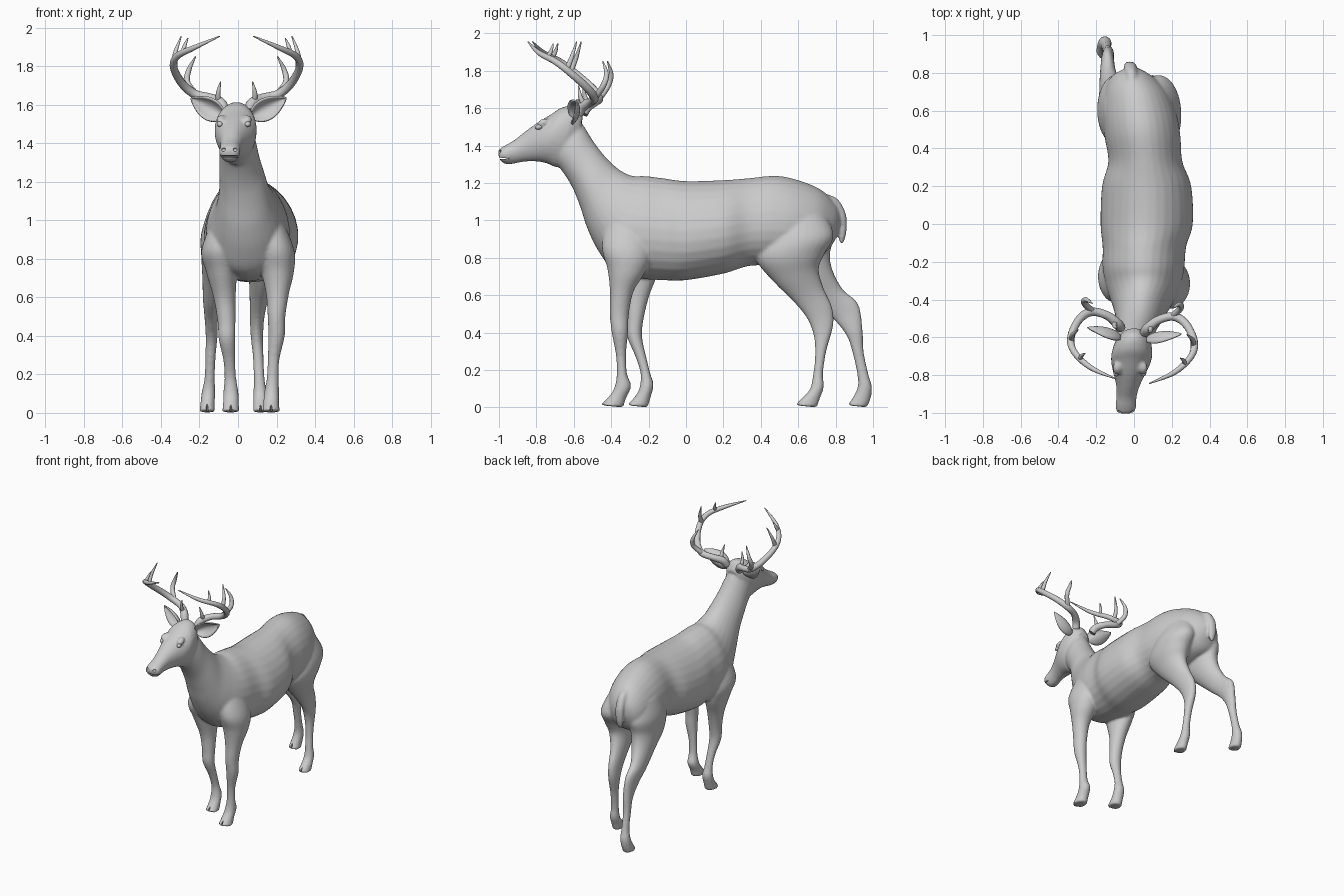
import bpy, bmesh, math
from mathutils import Vector, Matrix


def smooth_path(rows, steps=5):
    """Catmull-Rom interpolation of rows of numbers."""
    out = []
    for i in range(len(rows) - 1):
        p0, p1, p2, p3 = (rows[max(i - 1, 0)], rows[i], rows[i + 1], rows[min(i + 2, len(rows) - 1)])
        for s in range(steps):
            t = s / steps
            out.append([0.5 * (2 * b + (c - a) * t + (2 * a - 5 * b + 4 * c - d) * t * t
                               + (3 * b - a - 3 * c + d) * t ** 3) for a, b, c, d in zip(p0, p1, p2, p3)])
    return out + [list(rows[-1])]


def loft(bm, rows, egg=0.0, sides=28):
    """Each row: outline point y,z, opposite outline point y,z, centre x, half width."""
    rings = []
    for y1, z1, y2, z2, cx, hw in smooth_path(rows):
        ring = []
        for k in range(sides):
            a = 2 * math.pi * k / sides
            s, c = math.sin(a), math.cos(a)
            ring.append(bm.verts.new((cx + hw * c * (1 - egg * s),
                                      (y1 + y2) / 2 + (y1 - y2) / 2 * s,
                                      (z1 + z2) / 2 + (z1 - z2) / 2 * s)))
        rings.append(ring)
    for r, q in zip(rings, rings[1:]):
        for k in range(sides):
            n = (k + 1) % sides
            bm.faces.new((r[k], r[n], q[n], q[k]))
    bm.faces.new(rings[0])
    bm.faces.new(rings[-1])


def make_object(name, bm):
    bmesh.ops.recalc_face_normals(bm, faces=bm.faces[:])
    for f in bm.faces:
        f.smooth = True
    me = bpy.data.meshes.new(name)
    bm.to_mesh(me)
    bm.free()
    ob = bpy.data.objects.new(name, me)
    bpy.context.collection.objects.link(ob)
    return ob


def ball(bm, pos, size, tilt=0.0):
    m = Matrix.Translation(pos) @ Matrix.Rotation(tilt, 4, 'X') @ Matrix.Diagonal((*size, 1))
    bmesh.ops.create_uvsphere(bm, u_segments=20, v_segments=12, radius=1, matrix=m)


skin = bmesh.new()
# torso and neck
loft(skin, [
    (0.83, 1.02, 0.81, 0.92, -0.01, 0.04), (0.80, 1.09, 0.76, 0.84, -0.01, 0.11),
    (0.72, 1.165, 0.68, 0.80, 0.01, 0.165), (0.60, 1.215, 0.56, 0.77, 0.03, 0.195),
    (0.48, 1.238, 0.45, 0.76, 0.045, 0.2), (0.33, 1.225, 0.33, 0.755, 0.06, 0.195),
    (0.2, 1.215, 0.2, 0.715, 0.067, 0.235), (0, 1.21, 0, 0.68, 0.067, 0.243),
    (-0.12, 1.225, -0.12, 0.68, 0.055, 0.22), (-0.22, 1.237, -0.25, 0.69, 0.05, 0.215),
    (-0.28, 1.237, -0.38, 0.725, 0.05, 0.195), (-0.33, 1.255, -0.465, 0.83, 0.045, 0.165),
    (-0.38, 1.29, -0.525, 0.95, 0.035, 0.138), (-0.44, 1.35, -0.565, 1.07, 0.025, 0.12),
    (-0.50, 1.43, -0.605, 1.17, 0.01, 0.107), (-0.55, 1.51, -0.66, 1.26, 0, 0.097),
    (-0.60, 1.57, -0.72, 1.33, -0.01, 0.085)], egg=0.13)
# head
loft(skin, [
    (-0.55, 1.55, -0.62, 1.35, 0, 0.06), (-0.59, 1.61, -0.68, 1.285, -0.005, 0.095),
    (-0.66, 1.605, -0.74, 1.303, -0.012, 0.108), (-0.72, 1.568, -0.78, 1.313, -0.018, 0.1),
    (-0.79, 1.525, -0.82, 1.315, -0.025, 0.08), (-0.86, 1.475, -0.87, 1.313, -0.033, 0.06),
    (-0.92, 1.428, -0.92, 1.303, -0.04, 0.053), (-0.965, 1.402, -0.96, 1.30, -0.043, 0.055),
    (-0.998, 1.38, -0.988, 1.315, -0.045, 0.046), (-1.006, 1.365, -0.998, 1.33, -0.045, 0.028)], egg=-0.1)
# brows
for s in (-1, 1):
    ball(skin, (-0.02 + s * 0.068, -0.765, 1.522), (0.025, 0.035, 0.02), 0.5)
# tail
loft(skin, [
    (0.76, 1.14, 0.74, 1.08, -0.01, 0.03), (0.815, 1.11, 0.78, 1.07, -0.015, 0.03),
    (0.853, 1.04, 0.815, 1.02, -0.02, 0.032), (0.86, 0.97, 0.822, 0.97, -0.022, 0.032),
    (0.852, 0.91, 0.818, 0.91, -0.022, 0.025), (0.838, 0.873, 0.822, 0.875, -0.022, 0.01)])
# front right leg
loft(skin, [
    (-0.42, 1.02, -0.20, 1.02, 0.15, 0.075), (-0.45, 0.86, -0.18, 0.83, 0.192, 0.1),
    (-0.42, 0.74, -0.22, 0.72, 0.205, 0.085), (-0.407, 0.62, -0.28, 0.62, 0.205, 0.06),
    (-0.408, 0.5, -0.305, 0.5, 0.2, 0.046), (-0.397, 0.4, -0.31, 0.4, 0.2, 0.043),
    (-0.375, 0.28, -0.32, 0.28, 0.185, 0.031), (-0.37, 0.18, -0.315, 0.18, 0.18, 0.031),
    (-0.385, 0.1, -0.293, 0.115, 0.175, 0.039), (-0.42, 0.05, -0.32, 0.05, 0.172, 0.041),
    (-0.46, 0.012, -0.335, 0, 0.172, 0.046)])
# front left leg
loft(skin, [
    (-0.38, 1.02, -0.16, 1.02, -0.05, 0.075), (-0.42, 0.86, -0.14, 0.83, -0.09, 0.1),
    (-0.38, 0.74, -0.15, 0.72, -0.085, 0.08), (-0.33, 0.6, -0.195, 0.6, -0.07, 0.058),
    (-0.318, 0.48, -0.225, 0.48, -0.06, 0.047), (-0.315, 0.38, -0.235, 0.38, -0.057, 0.043),
    (-0.27, 0.27, -0.212, 0.27, -0.045, 0.031), (-0.243, 0.18, -0.19, 0.18, -0.04, 0.031),
    (-0.25, 0.1, -0.173, 0.12, -0.037, 0.039), (-0.28, 0.05, -0.19, 0.05, -0.037, 0.041),
    (-0.317, 0.012, -0.205, 0, -0.037, 0.045)])
# hind right leg
loft(skin, [
    (0.44, 1.06, 0.74, 1.04, 0.10, 0.09), (0.40, 0.9, 0.79, 0.92, 0.13, 0.115),
    (0.375, 0.79, 0.74, 0.82, 0.14, 0.105), (0.47, 0.67, 0.71, 0.74, 0.13, 0.075),
    (0.58, 0.56, 0.735, 0.64, 0.11, 0.05), (0.65, 0.47, 0.78, 0.54, 0.1, 0.038),
    (0.683, 0.38, 0.788, 0.44, 0.098, 0.033), (0.69, 0.28, 0.75, 0.3, 0.105, 0.028),
    (0.68, 0.18, 0.733, 0.18, 0.11, 0.028), (0.663, 0.1, 0.737, 0.11, 0.115, 0.035),
    (0.62, 0.05, 0.717, 0.05, 0.117, 0.037), (0.582, 0.012, 0.7, 0, 0.117, 0.04)])
# hind left leg
loft(skin, [
    (0.46, 1.06, 0.75, 1.04, -0.07, 0.085), (0.42, 0.92, 0.79, 0.92, -0.093, 0.1),
    (0.45, 0.78, 0.77, 0.82, -0.1, 0.09), (0.58, 0.66, 0.785, 0.73, -0.115, 0.07),
    (0.70, 0.55, 0.84, 0.63, -0.135, 0.047), (0.79, 0.47, 0.92, 0.555, -0.14, 0.035),
    (0.86, 0.38, 0.943, 0.43, -0.137, 0.031), (0.893, 0.28, 0.95, 0.3, -0.143, 0.027),
    (0.915, 0.18, 0.975, 0.18, -0.147, 0.027), (0.918, 0.11, 0.994, 0.11, -0.153, 0.035),
    (0.89, 0.05, 0.988, 0.05, -0.158, 0.037), (0.862, 0.012, 0.968, 0, -0.16, 0.04)])
body = make_object("body", skin)

# merge the lofts into one smooth skin
rm = body.modifiers.new("merge", 'REMESH')
rm.mode, rm.voxel_size, rm.use_smooth_shade = 'VOXEL', 0.009, True
sm = body.modifiers.new("soften", 'SMOOTH')
sm.factor, sm.iterations = 0.5, 6

# nostrils, mouth slit and hoof clefts cut out of the skin
cut = bmesh.new()
for s in (-1, 1):
    ball(cut, (-0.045 + s * 0.03, -0.995, 1.366), (0.011, 0.012, 0.009))
ball(cut, (-0.045, -0.98, 1.331), (0.07, 0.045, 0.004), -0.1)
for x, y in ((0.172, -0.45), (-0.037, -0.31), (0.117, 0.59), (-0.16, 0.87)):
    ball(cut, (x, y, 0.01), (0.005, 0.035, 0.045))
cutter = make_object("detail_cutter", cut)
cutter.hide_render = True
cutter.hide_set(True)
bo = body.modifiers.new("details", 'BOOLEAN')
bo.operation, bo.object = 'DIFFERENCE', cutter

# eyes
for s, side in ((-1, "left"), (1, "right")):
    eye = bmesh.new()
    ball(eye, (-0.022 + s * 0.072, -0.785, 1.50), (0.016, 0.022, 0.014), 0.3)
    make_object("eye_" + side, eye)


# ears: cupped leaves with thickness
def ear(name, base, tip):
    base, tip = Vector(base), Vector(tip)
    axis = (tip - base).normalized()
    across = axis.cross(Vector((0, -1, -0.25))).normalized()
    front = across.cross(axis)
    if front.y > 0:
        front.negate()
    bm = bmesh.new()
    nu, nv, grid = 16, 10, []
    for i in range(nu + 1):
        u = i / nu
        w = 0.012 * (1 - u) + 0.05 * math.sin(math.pi * u ** 0.8) ** 0.8 if 0 < u < 1 else 0.012 * (1 - u) + 0.001
        row = []
        for j in range(nv + 1):
            v = 2 * j / nv - 1
            cup = w * 0.8 * (v * v - 0.6)
            row.append(bm.verts.new(base.lerp(tip, u) + across * w * v + front * cup))
        grid.append(row)
    for a, b in zip(grid, grid[1:]):
        for j in range(nv):
            bm.faces.new((a[j], a[j + 1], b[j + 1], b[j]))
    ob = make_object(name, bm)
    so = ob.modifiers.new("thickness", 'SOLIDIFY')
    so.thickness, so.offset = 0.009, 0


ear("ear_right", (0.07, -0.61, 1.54), (0.25, -0.585, 1.635))
ear("ear_left", (-0.075, -0.60, 1.54), (-0.245, -0.55, 1.635))

# antlers: rows of x, y, z, radius
TINES = [
    [(0.055, -0.575, 1.57, 0.026), (0.075, -0.55, 1.61, 0.027), (0.13, -0.508, 1.635, 0.023),
     (0.21, -0.49, 1.655, 0.023), (0.275, -0.53, 1.71, 0.022), (0.318, -0.62, 1.79, 0.02),
     (0.303, -0.70, 1.85, 0.018), (0.215, -0.785, 1.895, 0.014), (0.08, -0.845, 1.955, 0.003)],
    [(0.085, -0.54, 1.61, 0.016), (0.088, -0.565, 1.66, 0.012), (0.075, -0.575, 1.72, 0.003)],
    [(0.20, -0.49, 1.65, 0.017), (0.248, -0.445, 1.715, 0.016), (0.24, -0.425, 1.78, 0.013),
     (0.205, -0.445, 1.85, 0.003)],
    [(0.315, -0.64, 1.80, 0.016), (0.31, -0.612, 1.87, 0.012), (0.28, -0.585, 1.955, 0.003)],
    [(0.27, -0.74, 1.87, 0.013), (0.262, -0.722, 1.905, 0.01), (0.245, -0.71, 1.945, 0.003)]]

for side, flip, dx, dy in (("right", 1, 0, 0), ("left", -1, -0.015, 0.025)):
    cu = bpy.data.curves.new("antler_" + side, 'CURVE')
    cu.dimensions, cu.bevel_depth, cu.bevel_resolution, cu.use_fill_caps = '3D', 1.0, 3, True
    for tine in TINES:
        pts = smooth_path(tine)
        sp = cu.splines.new('POLY')
        sp.points.add(len(pts) - 1)
        for p, (x, y, z, r) in zip(sp.points, pts):
            p.co, p.radius = (x * flip + dx, y + dy, z, 1), r
        sp.use_smooth = True
    ob = bpy.data.objects.new("antler_" + side, cu)
    bpy.context.collection.objects.link(ob)
    bpy.ops.object.select_all(action='DESELECT')
    ob.select_set(True)
    bpy.context.view_layer.objects.active = ob
    bpy.ops.object.convert(target='MESH')
    bpy.ops.object.shade_smooth_by_angle(angle=math.radians(50))
